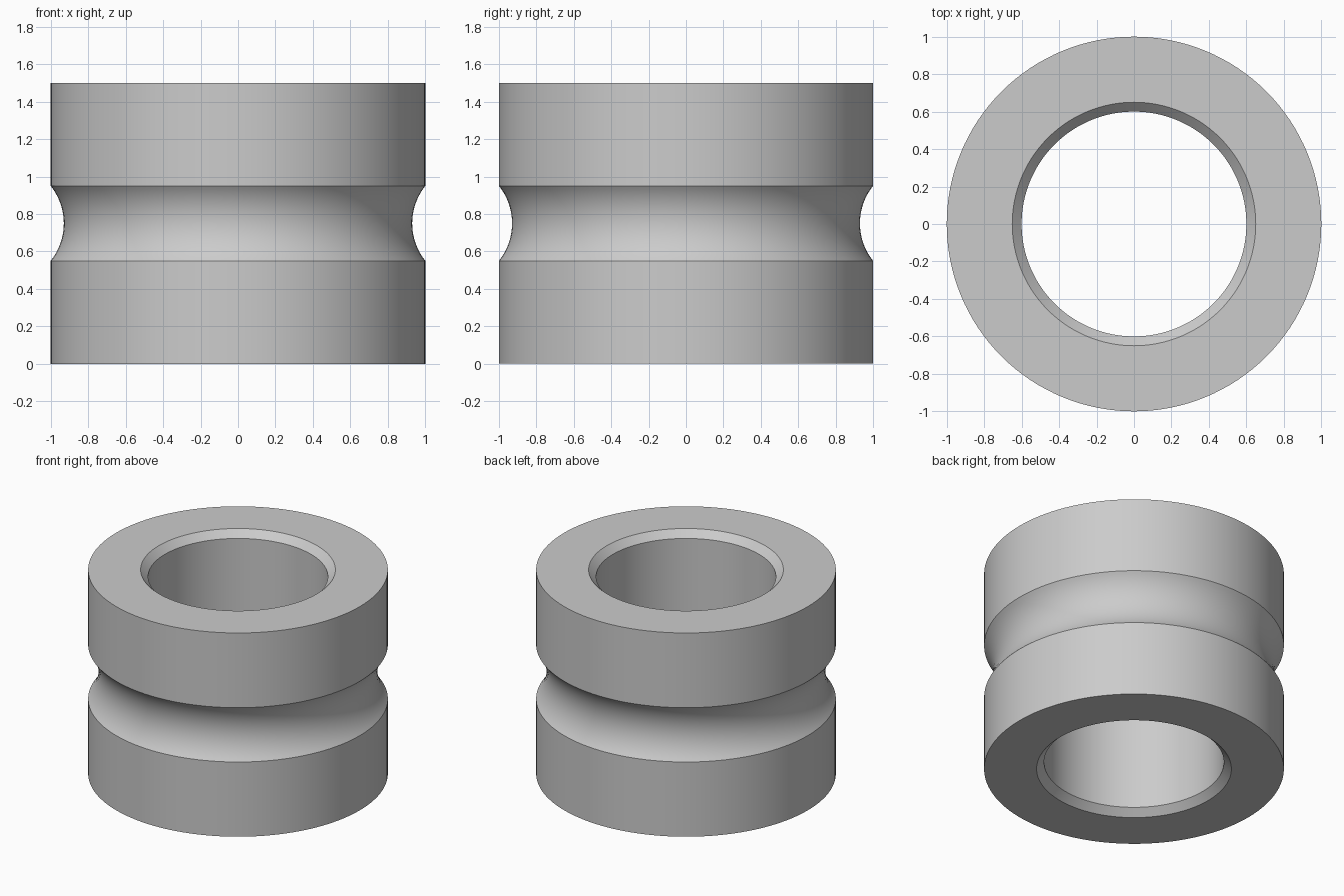
import bpy
import bmesh
from math import asin, cos, sin, pi, radians

cube = bpy.data.objects.get("Cube")
if cube:
    bpy.data.objects.remove(cube, do_unlink=True)

HEIGHT, OUTER, BORE, CHAMFER = 1.5, 1.0, 0.6, 0.05
HALF_WIDTH, DEPTH = 0.2, 0.07      # groove
SEGMENTS, ARC_STEPS = 128, 20

# Half-section of the ring: chamfered bore, flat ends, circular groove outside
radius = (HALF_WIDTH ** 2 + DEPTH ** 2) / (2 * DEPTH)
sweep = asin(HALF_WIDTH / radius)
middle = HEIGHT / 2
groove = []
for i in range(ARC_STEPS + 1):
    a = sweep * (2 * i / ARC_STEPS - 1)
    groove.append((OUTER - DEPTH + radius * (1 - cos(a)), middle + radius * sin(a)))

profile = [(BORE, CHAMFER), (BORE + CHAMFER, 0), (OUTER, 0)]
profile += groove
profile += [(OUTER, HEIGHT), (BORE + CHAMFER, HEIGHT), (BORE, HEIGHT - CHAMFER)]

# Revolve the section about the z axis
bm = bmesh.new()
rings = []
for s in range(SEGMENTS):
    t = 2 * pi * s / SEGMENTS
    rings.append([bm.verts.new((r * cos(t), r * sin(t), z)) for r, z in profile])
for s, ring in enumerate(rings):
    following = rings[(s + 1) % SEGMENTS]
    for i in range(len(profile)):
        j = (i + 1) % len(profile)
        bm.faces.new((ring[i], following[i], following[j], ring[j]))
bmesh.ops.recalc_face_normals(bm, faces=bm.faces)
mesh = bpy.data.meshes.new("grooved_ring")
bm.to_mesh(mesh)
bm.free()

bushing = bpy.data.objects.new("grooved_ring", mesh)
bpy.context.collection.objects.link(bushing)

# Plain grey metal
grey = bpy.data.materials.new("grey")
grey.use_nodes = True
colour = (0.6, 0.6, 0.6, 1)
grey.diffuse_color = colour
grey.node_tree.nodes["Principled BSDF"].inputs["Base Color"].default_value = colour
mesh.materials.append(grey)

# Smooth walls with crisp rims
bpy.ops.object.select_all(action="DESELECT")
bushing.select_set(True)
bpy.context.view_layer.objects.active = bushing
bpy.ops.object.shade_smooth_by_angle(angle=radians(30))
